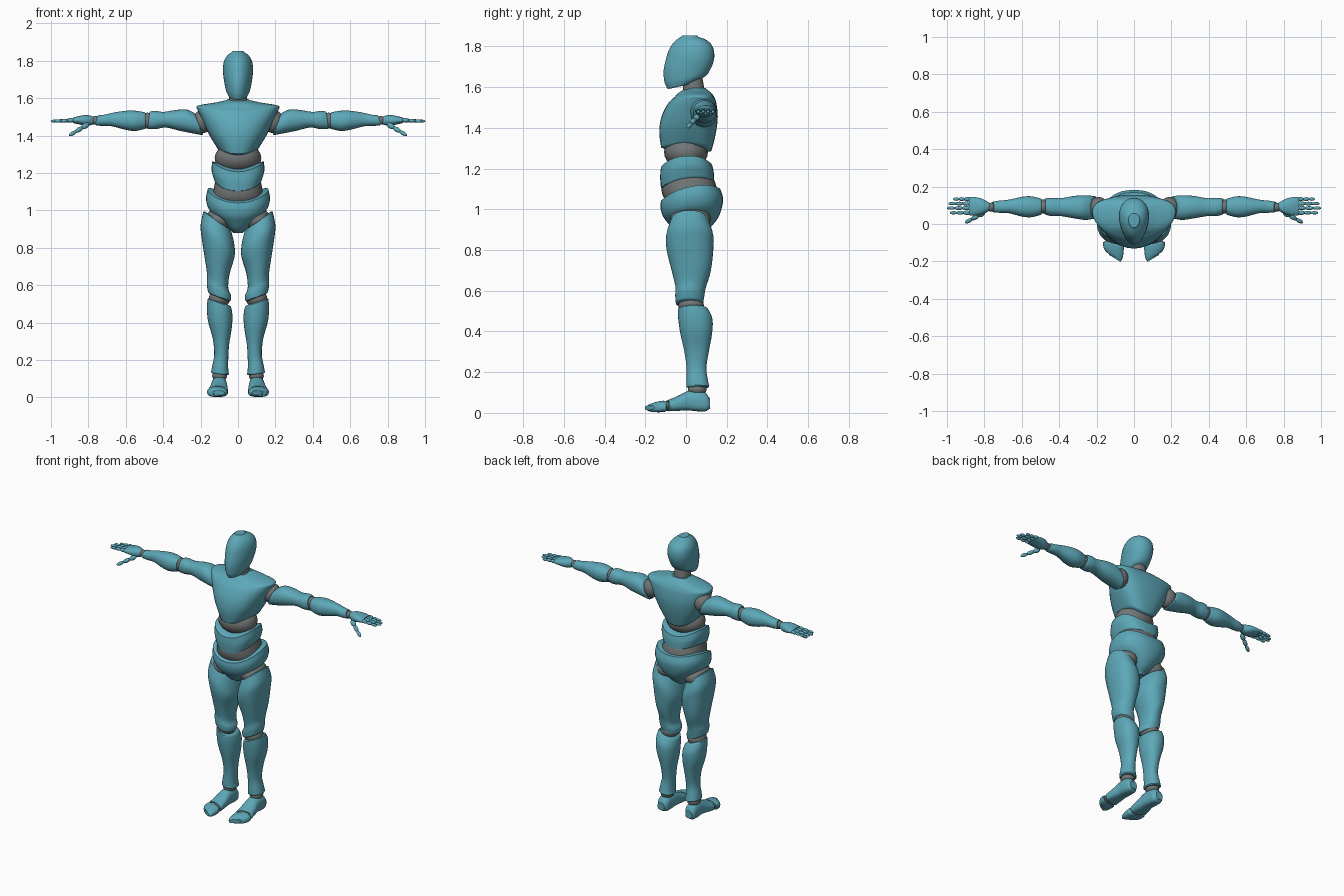
import bpy
import bmesh
from math import cos, sin, pi, copysign
from mathutils import Vector

if "Cube" in bpy.data.objects:
    bpy.data.objects.remove(bpy.data.objects["Cube"], do_unlink=True)


def make_material(name, color):
    mat = bpy.data.materials.new(name)
    mat.use_nodes = True
    mat.diffuse_color = color
    mat.node_tree.nodes["Principled BSDF"].inputs["Base Color"].default_value = color
    return mat


TEAL = make_material("teal shell", (.11, .39, .48, 1))
GREY = make_material("grey joint", (.17, .18, .18, 1))
SEGMENTS = 32
STEPS = 5
AXES = {
    "x": lambda t, a, b: (t, a, b),
    "y": lambda t, a, b: (a, t, b),
    "z": lambda t, a, b: (a, b, t),
}


def finish(bm, name, mat):
    """Turn a bmesh into a smooth object with one material."""
    bmesh.ops.recalc_face_normals(bm, faces=bm.faces[:])
    mesh = bpy.data.meshes.new(name)
    bm.to_mesh(mesh)
    bm.free()
    mesh.materials.append(mat)
    obj = bpy.data.objects.new(name, mesh)
    bpy.context.collection.objects.link(obj)
    bpy.ops.object.select_all(action="DESELECT")
    obj.select_set(True)
    bpy.context.view_layer.objects.active = obj
    bpy.ops.object.shade_smooth_by_angle(angle=pi / 4)
    return obj


def spline(sections):
    """Smooth in-between sections through the given ones."""
    pts = [sections[0]] + sections + [sections[-1]]
    out = []
    for p, q, r, s in zip(pts, pts[1:], pts[2:], pts[3:]):
        for k in range(STEPS):
            f = k / STEPS
            out.append([b + f * ((c - a) + f * ((2*a - 5*b + 4*c - d) + f * (3*b - a - 3*c + d))) / 2
                        for a, b, c, d in zip(p, q, r, s)])
    return out + [list(sections[-1])]


def loft(name, mat, axis, sections, side=1, start=(0, 0, 0), end=(0, 0, 0),
         mid=.5, power=(2.2, 2.2), cap=.006):
    """Skin sections (t, a_min, a_max, b_min, b_max); start and end give
    the tilt along a, tilt along b and saddle of the two rims."""
    full = [s if len(s) == 5 else (s[0], -s[1], s[1], s[2], s[3]) for s in sections]
    rings = spline(full)
    last = len(rings) - 1
    direction = copysign(1, full[-1][0] - full[0][0])
    place = AXES[axis]
    bm = bmesh.new()

    def ring(index, shrink=1, push=0):
        t, a0, a1, b0, b1 = rings[index]
        tilt = [p + (q - p) * index / last for p, q in zip(start, end)]
        ca, cb = (a0 + a1) / 2, b0 + (b1 - b0) * mid
        verts = []
        for k in range(SEGMENTS):
            ang = 2 * pi * k / SEGMENTS
            p = power[0] if sin(ang) < 0 else power[1]
            u = copysign(abs(cos(ang)) ** (2 / p), cos(ang)) * shrink
            v = copysign(abs(sin(ang)) ** (2 / p), sin(ang)) * shrink
            a = ca + u * (a1 - a0) / 2
            b = cb + v * (cb - b0 if v < 0 else b1 - cb)
            h = t + push + tilt[0] * u + tilt[1] * v + tilt[2] * u * u
            x, y, z = place(h, a, b)
            verts.append(bm.verts.new((x * side, y, z)))
        return verts

    loops = [ring(0, .9, -cap * direction)]
    loops += [ring(i) for i in range(last + 1)]
    loops.append(ring(last, .9, cap * direction))
    for low, high in zip(loops, loops[1:]):
        for k in range(SEGMENTS):
            n = (k + 1) % SEGMENTS
            bm.faces.new((low[k], low[n], high[n], high[k]))
    for loop in (loops[0], loops[-1]):
        centre = bm.verts.new(sum((v.co for v in loop), Vector()) / SEGMENTS)
        for k in range(SEGMENTS):
            bm.faces.new((loop[k], loop[(k + 1) % SEGMENTS], centre))
    return finish(bm, name, mat)


def ball(name, mat, location, size, aim=None):
    """Ellipsoid, optionally with its long axis aimed along a direction."""
    bm = bmesh.new()
    bmesh.ops.create_uvsphere(bm, u_segments=20, v_segments=12, radius=1)
    bmesh.ops.scale(bm, vec=size, verts=bm.verts[:])
    obj = finish(bm, name, mat)
    obj.location = location
    if aim:
        obj.rotation_mode = "QUATERNION"
        obj.rotation_quaternion = aim.to_track_quat("Z", "Y")
    return obj


def digit(name, base, tip, radius, side):
    """Three finger bones in a row between two points."""
    base, tip = (Vector((p[0] * side, p[1], p[2])) for p in (base, tip))
    step = (tip - base) / 3
    for k, bone in enumerate(("base", "middle", "tip")):
        r = radius * (1 - .12 * k)
        ball(f"{name}_{bone}", TEAL, base + step * (k + .5), (r, r, step.length * .58), step)


# Head and neck
loft("head", TEAL, "z", [
    (1.612, .05, -.093, .05), (1.64, .064, -.106, .098), (1.69, .074, -.11, .127),
    (1.74, .08, -.1, .139), (1.79, .077, -.083, .132), (1.825, .06, -.058, .105),
    (1.847, .033, -.025, .06)],
    start=(0, .018, 0), mid=.58, power=(1.85, 2.2), cap=.005)
loft("neck", GREY, "z", [(1.54, .056, -.02, .1), (1.59, .05, -.015, .09), (1.65, .045, -.01, .08)])

# Torso shells with the soft joints between them
loft("chest", TEAL, "z", [
    (1.59, .06, -.005, .1), (1.572, .12, -.035, .125), (1.55, .215, -.055, .14),
    (1.52, .215, -.085, .15), (1.46, .19, -.117, .156), (1.4, .165, -.13, .15),
    (1.35, .14, -.13, .14), (1.295, .108, -.122, .125)],
    end=(0, -.008, .035), mid=.62, power=(2.1, 2.6))
ball("upper_abdomen_joint", GREY, (0, 0, 1.28), (.125, .108, .085))
loft("abdomen", TEAL, "z", [
    (1.212, .138, -.123, .128), (1.17, .141, -.127, .136), (1.122, .125, -.123, .138)],
    start=(0, .006, .05), end=(0, .018, .035), power=(2.4, 2.4))
loft("waist_joint", GREY, "z", [
    (1.19, .11, -.1, .11), (1.14, .125, -.118, .14), (1.08, .135, -.118, .155),
    (1.04, .13, -.1, .15)])
loft("pelvis", TEAL, "z", [
    (1.07, .163, -.123, .168), (1.03, .171, -.125, .182), (.985, .157, -.114, .175),
    (.945, .11, -.09, .157), (.905, .06, -.06, .12), (.885, .03, -.03, .08)],
    start=(0, .03, .042), power=(2.3, 2.3))

for side, label in ((1, "left"), (-1, "right")):
    # Leg
    ball(f"{label}_hip_joint", GREY, (side * .1, .022, .95), (.078, .1, .062))
    loft(f"{label}_thigh", TEAL, "z", [
        (.94, .035, .185, -.075, .11), (.87, .02, .2, -.097, .134), (.8, .018, .193, -.095, .134),
        (.7, .045, .177, -.07, .122), (.62, .052, .165, -.052, .098),
        (.575, .037, .167, -.053, .09), (.54, .04, .16, -.05, .085)],
        side, start=(.055, 0, 0), end=(.024, 0, 0))
    ball(f"{label}_knee_joint", GREY, (side * .1, .025, .527), (.057, .063, .05))
    loft(f"{label}_shin", TEAL, "z", [
        (.505, .037, .162, -.04, .11), (.46, .03, .166, -.038, .13), (.39, .033, .16, -.028, .128),
        (.3, .047, .135, -.008, .112), (.22, .052, .127, .003, .1),
        (.16, .052, .138, .002, .108), (.13, .048, .144, .002, .114)],
        side, start=(.022, 0, 0), end=(.006, 0, 0))
    ball(f"{label}_ankle_joint", GREY, (side * .098, .055, .115), (.04, .046, .03))
    loft(f"{label}_foot", TEAL, "y", [
        (.113, .075, .13, .018, .075), (.095, .063, .138, .008, .1), (.055, .06, .142, .008, .114),
        (.01, .058, .143, .012, .108), (-.04, .055, .152, .01, .083), (-.085, .054, .16, .008, .064)],
        side, power=(3, 2.2), end=(.012, 0, 0))
    ball(f"{label}_toe_joint", GREY, (side * .107, -.095, .034), (.048, .024, .024))
    loft(f"{label}_toe", TEAL, "y", [
        (-.11, .054, .165, .004, .06), (-.14, .056, .163, .003, .055),
        (-.168, .062, .148, .006, .046), (-.178, .07, .135, .012, .038)],
        side, power=(3, 2.2), start=(.012, 0, 0), end=(.02, 0, 0))

    # Arm
    ball(f"{label}_shoulder_joint", GREY, (side * .19, .085, 1.475), (.055, .06, .062))
    loft(f"{label}_upper_arm", TEAL, "x", [
        (.215, .028, .15, 1.402, 1.525), (.26, .022, .153, 1.412, 1.54), (.32, .03, .15, 1.425, 1.537),
        (.39, .042, .138, 1.443, 1.527), (.44, .042, .14, 1.435, 1.532),
        (.472, .05, .137, 1.435, 1.53)],
        side, start=(0, .025, 0), end=(0, -.006, 0))
    ball(f"{label}_elbow_joint", GREY, (side * .485, .093, 1.48), (.038, .038, .043))
    loft(f"{label}_forearm", TEAL, "x", [
        (.5, .048, .137, 1.435, 1.525), (.55, .036, .148, 1.425, 1.533), (.6, .04, .145, 1.432, 1.533),
        (.67, .058, .13, 1.45, 1.523), (.72, .06, .125, 1.452, 1.512),
        (.75, .062, .12, 1.455, 1.51)], side, end=(0, -.008, 0))
    ball(f"{label}_wrist_joint", GREY, (side * .763, .09, 1.482), (.025, .024, .023))
    loft(f"{label}_palm", TEAL, "x", [
        (.778, .068, .116, 1.458, 1.504), (.81, .052, .134, 1.452, 1.51),
        (.85, .045, .144, 1.46, 1.505), (.877, .046, .144, 1.466, 1.497)], side)

    # Fingers and thumb
    for finger, y, tip in (("index", .06, .982), ("middle", .085, .998),
                           ("ring", .109, .99), ("little", .133, .965)):
        digit(f"{label}_{finger}_finger", (.876, y, 1.483), (tip, y, 1.477), .0115, side)
    digit(f"{label}_thumb", (.8, .062, 1.462), (.9, .008, 1.402), .0145, side)
